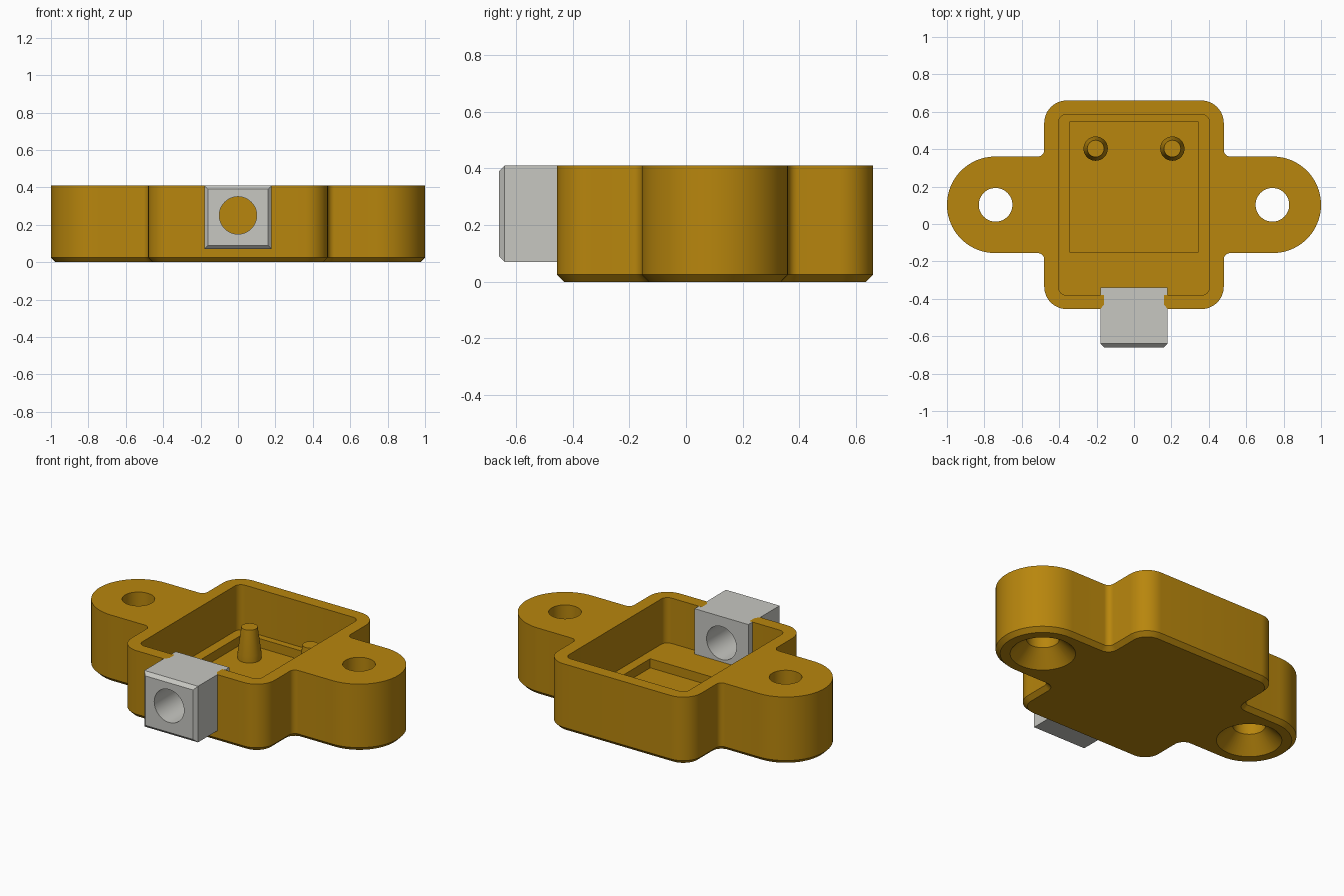
import bpy, bmesh, math

if "Cube" in bpy.data.objects:
    bpy.data.objects.remove(bpy.data.objects["Cube"])

TOP, MID = 0.41, 0.1025      # overall height, y of the body centre


def material(name, rgb):
    m = bpy.data.materials.new(name)
    m.diffuse_color = (*rgb, 1)
    m.use_nodes = True
    m.node_tree.nodes["Principled BSDF"].inputs["Base Color"].default_value = m.diffuse_color
    return m


AMBER = material("amber plastic", (0.479, 0.238, 0.004))
GREY = material("light grey", (0.57, 0.57, 0.535))


def loft(name, rings, mat):
    """Closed solid through matching rings of 3D points."""
    bm = bmesh.new()
    rows = [[bm.verts.new(p) for p in ring] for ring in rings]
    n = len(rows[0])
    for a, b in zip(rows, rows[1:]):
        for i in range(n):
            j = (i + 1) % n
            bm.faces.new((a[i], a[j], b[j], b[i]))
    bm.faces.new(rows[0])
    bm.faces.new(rows[-1])
    bmesh.ops.recalc_face_normals(bm, faces=bm.faces)
    me = bpy.data.meshes.new(name)
    bm.to_mesh(me)
    bm.free()
    me.materials.append(mat)
    ob = bpy.data.objects.new(name, me)
    bpy.context.collection.objects.link(ob)
    return ob


def select(ob):
    bpy.ops.object.select_all(action='DESELECT')
    ob.select_set(True)
    bpy.context.view_layer.objects.active = ob


def cut(ob, cutter):
    mod = ob.modifiers.new("cut", 'BOOLEAN')
    mod.operation, mod.solver, mod.object = 'DIFFERENCE', 'EXACT', cutter
    select(ob)
    bpy.ops.object.modifier_apply(modifier=mod.name)
    bpy.data.objects.remove(cutter)


def smooth(ob):
    select(ob)
    bpy.ops.object.shade_smooth_by_angle(angle=math.radians(30))


def arc(cx, cy, r, a0, a1, n):
    return [(cx + r * math.cos(math.radians(a0 + (a1 - a0) * i / n)),
             cy + r * math.sin(math.radians(a0 + (a1 - a0) * i / n))) for i in range(n + 1)]


def at_z(pts, z):
    return [(x, y, z) for x, y in pts]


def turned(name, x, y, profile, mat=AMBER):
    """Round part from (radius, height) pairs."""
    return loft(name, [at_z(arc(x, y, r, 0, 360, 48)[:-1], z) for r, z in profile], mat)


def outline(d):
    """Body with two rounded ears, inset by d."""
    w, h, r, f, ear = 0.48 - d, 0.5575 - d, 0.12 - d, 0.035 + d, 0.258 - d
    q = arc(0.742, 0, ear, 0, 90, 20)                       # ear end
    q += arc(w + f, ear + f, f, 270, 180, 8)                # concave fillet
    q += arc(w - r, h - r, r, 0, 90, 12)                    # body corner
    half = q + [(-x, y) for x, y in reversed(q)]
    full = half + [(x, -y) for x, y in reversed(half)][1:-1]
    return [(x, y + MID) for x, y in full]


def rect(w, y0, y1, r):
    pts = []
    for cx, cy, a in ((w - r, y1 - r, 0), (r - w, y1 - r, 90), (r - w, y0 + r, 180), (w - r, y0 + r, 270)):
        pts += arc(cx, cy, r, a, a + 90, 6)
    return pts


def section(y, w, z0, z1):
    return [(-w, y, z0), (w, y, z0), (w, y, z1), (-w, y, z1)]


# Housing with chamfered bottom edge
housing = loft("housing", [at_z(outline(0.025), 0), at_z(outline(0), 0.025), at_z(outline(0), TOP)], AMBER)

# Main cavity and the shallow recess in its floor
cut(housing, loft("cavity_cutter", [at_z(rect(0.403, -0.38, 0.585, 0.04), z) for z in (0.135, 0.6)], AMBER))
cut(housing, loft("recess_cutter", [[(-0.345, -0.15, z), (0.345, -0.15, z), (0.345, 0.545, z),
                                     (-0.345, 0.545, z)] for z in (0.08, 0.3)], AMBER))

# Countersunk screw holes through the ears
for s in (-1, 1):
    cut(housing, turned("screw_cutter", s * 0.74, MID, [(0.19, -0.01), (0.09, 0.09), (0.09, 0.6)]))

# Notch in the front wall for the cable gland
cut(housing, loft("notch_cutter", [section(-0.5, 0.18, 0.07, 0.6), section(-0.455, 0.18, 0.07, 0.6),
                                   section(-0.43, 0.16, 0.09, 0.6), section(-0.35, 0.16, 0.09, 0.6)], AMBER))
smooth(housing)

# Tapered locating pegs
for s, side in ((-1, "left"), (1, "right")):
    smooth(turned(side + "_peg", s * 0.205, 0.403, [(0.065, 0.075), (0.065, 0.12), (0.045, 0.27)]))

# Cable gland block with a waist that grips the wall, and its cable hole
gland = loft("cable_gland", [section(*s) for s in (
    (-0.66, 0.16, 0.09, 0.39), (-0.64, 0.18, 0.07, TOP), (-0.455, 0.18, 0.07, TOP),
    (-0.43, 0.16, 0.09, TOP), (-0.38, 0.16, 0.09, TOP), (-0.379, 0.18, 0.07, TOP),
    (-0.34, 0.18, 0.07, TOP))], GREY)
bore = [[(x, y, z) for x, z in arc(0, 0.25, 0.1, 0, 360, 48)[:-1]] for y in (-0.8, -0.2)]
cut(gland, loft("bore_cutter", bore, GREY))
smooth(gland)
